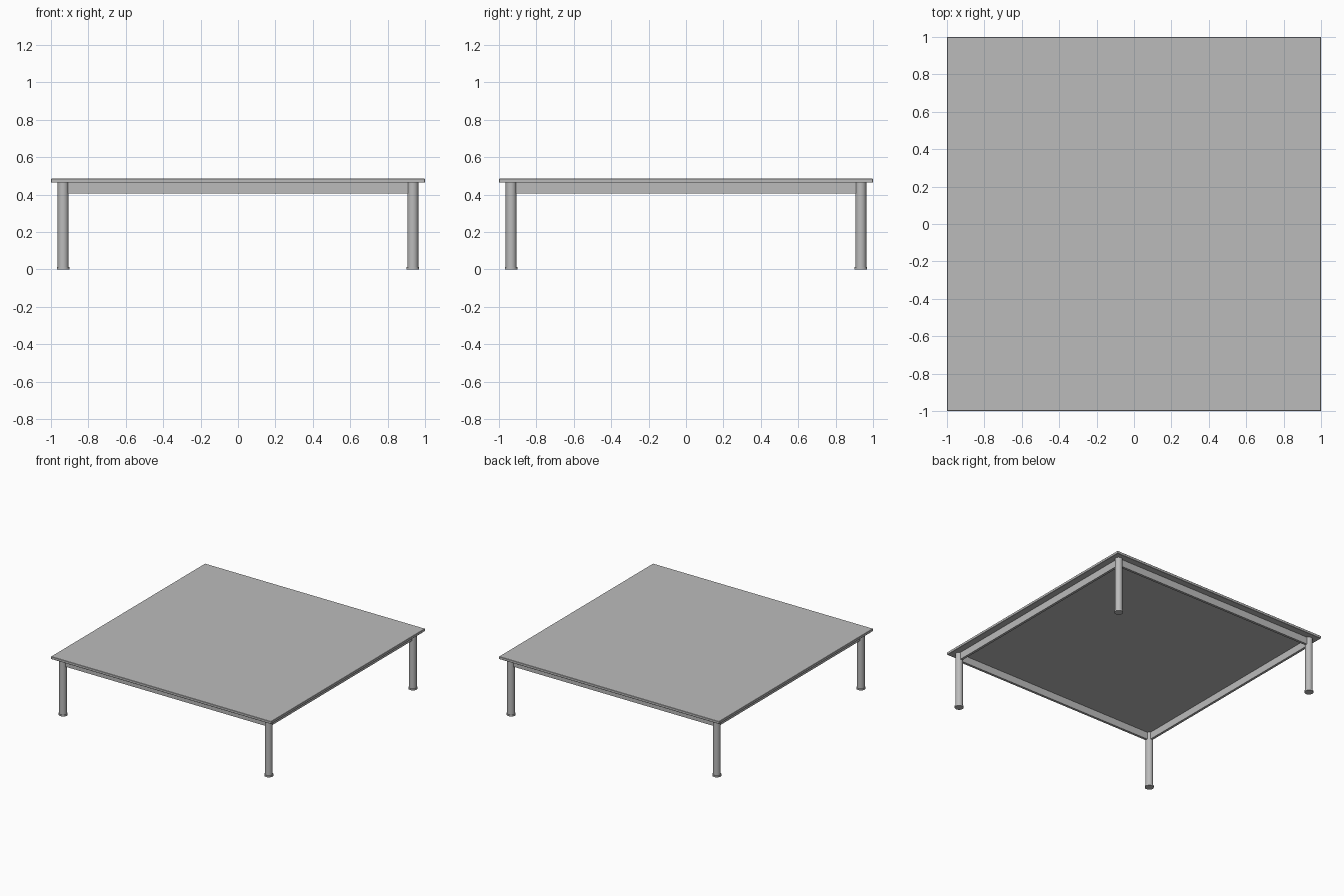
import bpy
import bmesh
import math

cube = bpy.data.objects.get("Cube")
if cube:
    bpy.data.objects.remove(cube, do_unlink=True)

TOP, UNDERSIDE = 0.485, 0.464
LEG_AT = 0.935


def make_material(name, value):
    mat = bpy.data.materials.new(name)
    mat.use_nodes = True
    colour = (value, value, value, 1)
    mat.diffuse_color = colour
    mat.node_tree.nodes["Principled BSDF"].inputs["Base Color"].default_value = colour
    return mat


grey = make_material("neutral grey", 0.5)


def box(name, low, high):
    bm = bmesh.new()
    bmesh.ops.create_cube(bm, size=1)
    for v in bm.verts:
        for i in range(3):
            v.co[i] = high[i] if v.co[i] > 0 else low[i]
    mesh = bpy.data.meshes.new(name)
    bm.to_mesh(mesh)
    bm.free()
    mesh.materials.append(grey)
    obj = bpy.data.objects.new(name, mesh)
    bpy.context.collection.objects.link(obj)
    return obj


def cylinder(name, x, y, radius, low, high):
    bpy.ops.mesh.primitive_cylinder_add(
        vertices=32, radius=radius, depth=high - low, location=(x, y, (low + high) / 2))
    obj = bpy.context.object
    obj.name = name
    obj.data.materials.append(grey)
    bpy.ops.object.shade_smooth_by_angle(angle=math.radians(35))
    return obj


# Square top with softened edges
slab = box("table_top", (-1, -1, UNDERSIDE), (1, 1, TOP))
bevel = slab.modifiers.new("soft_edge", "BEVEL")
bevel.width = 0.002
bevel.segments = 1

# Round legs standing on slightly wider feet
for y, depth_name in ((-LEG_AT, "front"), (LEG_AT, "back")):
    for x, side_name in ((-LEG_AT, "right"), (LEG_AT, "left")):
        label = f"{depth_name}_{side_name}"
        cylinder(label + "_leg", x, y, 0.029, 0.01, UNDERSIDE)
        cylinder(label + "_foot", x, y, 0.034, 0, 0.012)

# Rails joining the legs under the top
HALF, BOTTOM = 0.01, 0.405
for s, depth_name, side_name in ((-1, "front", "right"), (1, "back", "left")):
    c = s * LEG_AT
    box(depth_name + "_rail", (-LEG_AT, c - HALF, BOTTOM), (LEG_AT, c + HALF, UNDERSIDE))
    box(side_name + "_rail", (c - HALF, -LEG_AT, BOTTOM), (c + HALF, LEG_AT, UNDERSIDE))
